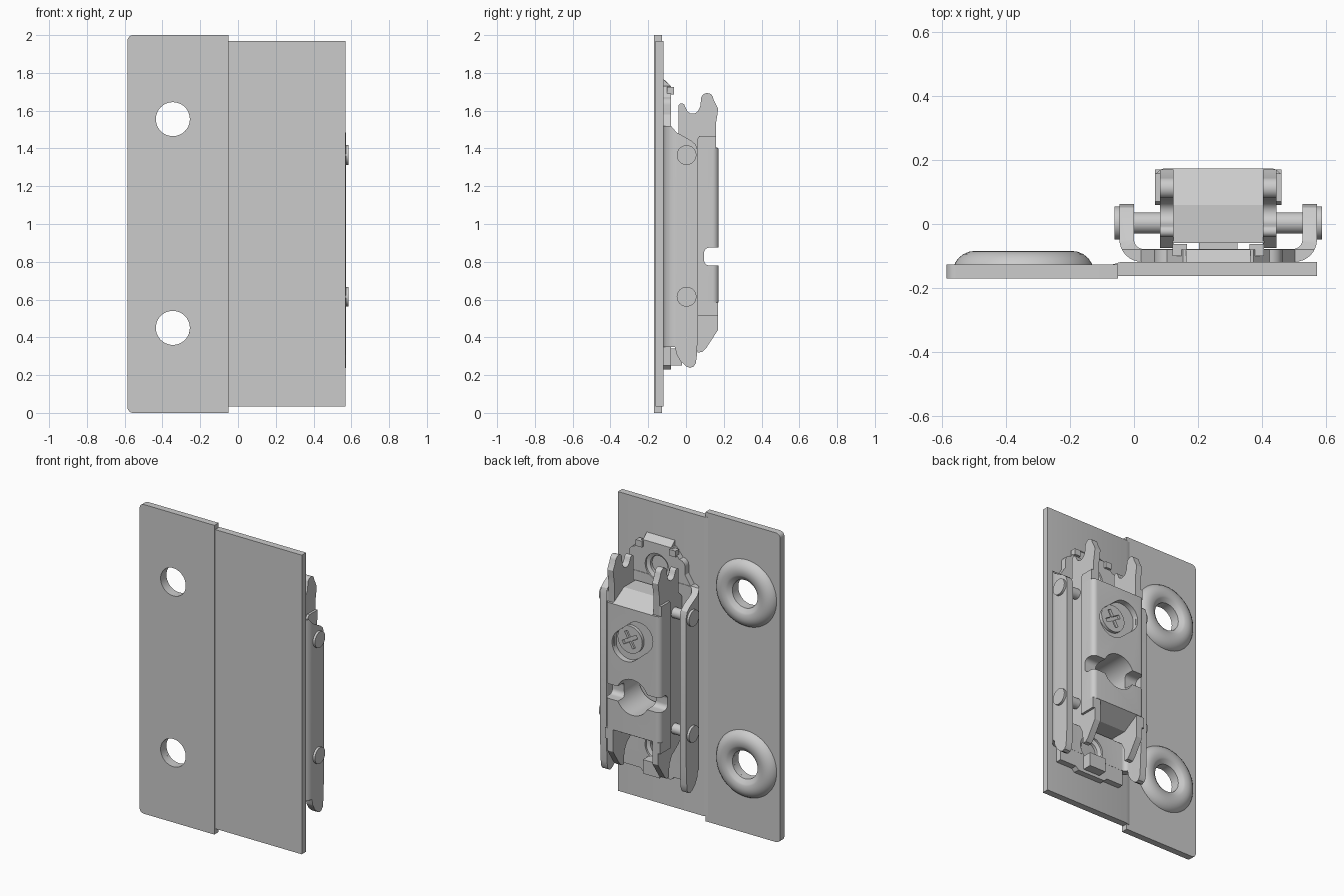
import bpy, bmesh, math
from mathutils import Matrix, Vector

if "Cube" in bpy.data.objects:
    bpy.data.objects.remove(bpy.data.objects["Cube"])

CX = 0.2625  # centre of the mechanism


def finish(bm, name):
    bmesh.ops.recalc_face_normals(bm, faces=bm.faces)
    me = bpy.data.meshes.new(name)
    bm.to_mesh(me)
    bm.free()
    ob = bpy.data.objects.new(name, me)
    bpy.context.collection.objects.link(ob)
    return ob


def prism(name, pts, axis, a, b):
    """Extrude a 2D outline: axis x -> (y,z), y -> (x,z), z -> (x,y)."""
    bm = bmesh.new()
    place = {'x': lambda p: (a, p[0], p[1]), 'y': lambda p: (p[0], a, p[1]),
             'z': lambda p: (p[0], p[1], a)}[axis]
    face = bm.faces.new([bm.verts.new(place(p)) for p in pts])
    r = bmesh.ops.extrude_face_region(bm, geom=[face])
    step = Vector([b - a if c == axis else 0 for c in 'xyz'])
    bmesh.ops.translate(bm, vec=step, verts=[v for v in r['geom'] if isinstance(v, bmesh.types.BMVert)])
    return finish(bm, name)


def box(name, x0, x1, y0, y1, z0, z1):
    return prism(name, [(x0, y0), (x1, y0), (x1, y1), (x0, y1)], 'z', z0, z1)


def arc(cx, cy, r, a0, a1, n=8):
    return [(cx + r * math.cos(math.radians(a0 + (a1 - a0) * i / n)),
             cy + r * math.sin(math.radians(a0 + (a1 - a0) * i / n))) for i in range(n + 1)]


def disc(name, cx, cy, r, axis, a, b):
    return prism(name, arc(cx, cy, r, 0, 360, 48)[:-1], axis, a, b)


def stadium(cx, cz, r, half, tilt):
    t = math.radians(tilt)
    dx, dz = half * math.cos(t), half * math.sin(t)
    return (arc(cx + dx, cz + dz, r, tilt - 90, tilt + 90, 14)
            + arc(cx - dx, cz - dz, r, tilt + 90, tilt + 270, 14))


def boolean(ob, tools, op='DIFFERENCE'):
    for t in tools:
        m = ob.modifiers.new('bool', 'BOOLEAN')
        m.object, m.operation, m.solver = t, op, 'EXACT'
        bpy.context.view_layer.objects.active = ob
        bpy.ops.object.modifier_apply(modifier=m.name)


def lathe(name, prof, cx, cz, n=56):
    """Revolve a closed (radius, y) outline about a y axis."""
    bm = bmesh.new()
    rings = [[bm.verts.new((cx + r * math.cos(2 * math.pi * i / n), y,
                            cz + r * math.sin(2 * math.pi * i / n))) for r, y in prof] for i in range(n)]
    k = len(prof)
    for i in range(n):
        A, B = rings[i], rings[(i + 1) % n]
        for j in range(k):
            bm.faces.new([A[j], A[(j + 1) % k], B[(j + 1) % k], B[j]])
    return finish(bm, name)


cutters = []


def cut(ob):
    cutters.append(ob)
    ob.hide_render = True
    return ob


# mounting leaf with two screw holes, and the lower leaf joined by a small step
leaf = prism('mounting_leaf', [(-0.05, 0), (-0.05, 2)] + arc(-0.555, 1.97, 0.03, 90, 180)
             + arc(-0.555, 0.03, 0.03, 180, 270), 'y', -0.17, -0.127)
boolean(leaf, [cut(disc('hole_cutter', -0.345, z, 0.09, 'y', -0.3, 0)) for z in (0.45, 1.555)])
prism('carrier_leaf', [(-0.05, -0.162), (0.57, -0.162), (0.57, -0.118), (-0.04, -0.118),
                       (-0.07, -0.127), (-0.05, -0.127)], 'z', 0.035, 1.97)

# domed washers around the screw holes
dome = ([(0.09, -0.128), (0.215, -0.128), (0.213, -0.122), (0.203, -0.107), (0.187, -0.094),
         (0.168, -0.086), (0.15, -0.084), (0.125, -0.086), (0.115, -0.091), (0.09, -0.11)])
for i, z in enumerate((0.45, 1.555)):
    lathe(f'domed_washer_{i}', dome, -0.345, z)

# outer bracket: bent channel trimmed to its side outline
half = [(0.308, 0.07), (0.2625, 0.07), (0.2625, -0.045)]
outer = [(0.308, 0.07)] + arc(0.238, -0.048, 0.07, 0, -90)
inner = arc(0.2325, -0.048, 0.03, -90, 0) + [(0.2625, 0.07)]
right = [(x, y) for x, y in outer[::-1] + inner[::-1]]
section = ([(CX + x, y) for x, y in right] + [(CX - x, y) for x, y in right[::-1]])
bracket = prism('outer_bracket', section, 'z', 0.2, 1.6)
side = [(-0.13, 1.52), (-0.08, 1.52), (-0.05, 1.485), (0.03, 1.44), (0.052, 1.42), (0.063, 1.385),
        (0.063, 0.43), (0.057, 0.30), (0.052, 0.262), (0.04, 0.245), (0.02, 0.238), (0.0, 0.247),
        (-0.03, 0.275), (-0.05, 0.31), (-0.058, 0.35), (-0.13, 0.35)]
boolean(bracket, [cut(prism('side_cutter', side, 'x', -0.2, 0.8))], 'INTERSECT')

# base plate extensions at both ends, with round holes
top = prism('upper_base', [(CX - 0.24, 1.45), (CX + 0.24, 1.45), (CX + 0.24, 1.52), (CX + 0.2, 1.58)]
            + arc(CX + 0.16, 1.63, 0.04, 0, 90) + [(CX + 0.11, 1.73), (CX - 0.11, 1.73)]
            + arc(CX - 0.16, 1.63, 0.04, 90, 180) + [(CX - 0.2, 1.58), (CX - 0.24, 1.52)],
            'y', -0.119, -0.079)
bottom = prism('lower_base', [(CX - 0.24, 0.4), (CX - 0.24, 0.25), (CX - 0.12, 0.25), (CX - 0.10, 0.23),
                              (CX + 0.10, 0.23), (CX + 0.12, 0.25), (CX + 0.24, 0.25), (CX + 0.24, 0.4)],
               'y', -0.119, -0.079)
holes = [cut(disc('base_hole_cutter', CX, z, 0.085, 'y', -0.3, 0)) for z in (1.58, 0.41)]
boolean(top, holes[:1])
boolean(bottom, holes[1:])
boolean(bracket, holes)
for i, z in enumerate((1.58, 0.41)):
    lathe(f'base_ring_{i}', [(0.062, -0.118), (0.085, -0.118), (0.085, -0.09), (0.062, -0.1)], CX, z)
for s in (-1, 1):
    x = CX + s * 0.12
    box('upper_stop', x - 0.022, x + 0.022, -0.1, -0.063, 1.685, 1.725)
prism('upper_lip', [(-0.119, 1.73), (-0.079, 1.73), (-0.119, 1.765)], 'x', CX - 0.1, CX + 0.1)
box('lower_stop', CX - 0.06, CX + 0.06, -0.1, -0.02, 0.25, 0.34)

# cross pins with round heads
for i, z in enumerate((0.615, 1.365)):
    disc(f'cross_pin_{i}', 0.003, z, 0.033, 'x', -0.05, 0.575)
    for s in (-1, 1):
        a = CX + s * 0.305
        disc('pin_head', 0.003, z, 0.052, 'x', a, a + s * 0.018)

# shared cutters of the central body: side notch, through bore, screw recess
notch = cut(prism('notch_cutter', [(0.3, 0.78), (0.3, 0.875)] + arc(0.125, 0.845, 0.03, 90, 180)
                  + arc(0.125, 0.81, 0.03, 180, 270) + [(0.15, 0.78)], 'x', 0, 0.6))
bore = cut(disc('bore_cutter', CX, 0.83, 0.115, 'y', -0.07, 0.3))
recess = cut(prism('recess_cutter', stadium(CX, 1.19, 0.10, 0.06, 140), 'y', 0.135, 0.3))

# central body with rounded long edges
body_sec = ([(CX - 0.197, 0.06)] + arc(CX - 0.165, 0.141, 0.032, 180, 90)
            + arc(CX + 0.165, 0.141, 0.032, 90, 0) + [(CX + 0.197, 0.06), (CX + 0.14, 0.06),
            (CX + 0.14, -0.06), (CX - 0.14, -0.06), (CX - 0.14, 0.06)])
body = prism('central_body', body_sec, 'z', 0.585, 1.40)
boolean(body, [notch, bore, recess])
# sloped end faces between the cheeks
prism('upper_slope', [(0.172, 1.40), (0.06, 1.465), (-0.06, 1.465), (-0.06, 1.40)], 'x', CX - 0.142, CX + 0.142)
prism('lower_slope', [(0.172, 0.585), (0.06, 0.52), (-0.06, 0.52), (-0.06, 0.585)], 'x', CX - 0.142, CX + 0.142)

# cheek plates with hooked ears at the top and tapered feet
cheek = ([(-0.075, 0.55), (-0.04, 0.50), (0.03, 0.45), (0.055, 0.40), (0.06, 0.32), (0.085, 0.322), (0.105, 0.34),
          (0.17, 0.44), (0.17, 0.585), (0.158, 0.60), (0.158, 1.53), (0.165, 1.57), (0.17, 1.61), (0.145, 1.66)]
         + arc(0.112, 1.66, 0.033, 20, 160) + [(0.075, 1.62)] + arc(0.035, 1.62, 0.036, -20, -165)
         + arc(-0.023, 1.622, 0.017, 10, 180) + [(-0.04, 1.48), (-0.075, 1.44)])
for s in (-1, 1):
    a = CX + s * 0.14
    c = prism('cheek_plate', cheek, 'x', a, a + s * 0.042)
    boolean(c, [notch, bore])
    # thicker outer pads on ear and foot
    b = a + s * 0.04
    prism('ear_pad', [(0.06, 1.40), (0.158, 1.40), (0.158, 1.465), (0.07, 1.465), (0.06, 1.45)], 'x', b, b + s * 0.017)
    prism('foot_pad', [(0.06, 0.585), (0.06, 0.515), (0.17, 0.515), (0.17, 0.585)], 'x', b, b + s * 0.017)

# adjusting screw with a cross slot
screw = disc('adjusting_screw', CX + 0.03, 1.19, 0.088, 'y', 0.10, 0.155)
slots = []
for ang in (30, 120):
    t = math.radians(ang)
    bar = box('slot_cutter', -0.058, 0.058, 0.138, 0.2, -0.012, 0.012)
    bar.data.transform(Matrix.Translation((CX + 0.03, 0, 1.19)) @ Matrix.Rotation(t, 4, 'Y'))
    slots.append(cut(bar))
boolean(screw, slots)

# remove used cutters and smooth the curved surfaces
for c in cutters:
    bpy.data.objects.remove(c)
bpy.ops.object.select_all(action='SELECT')
bpy.ops.object.shade_smooth_by_angle(angle=math.radians(28))
